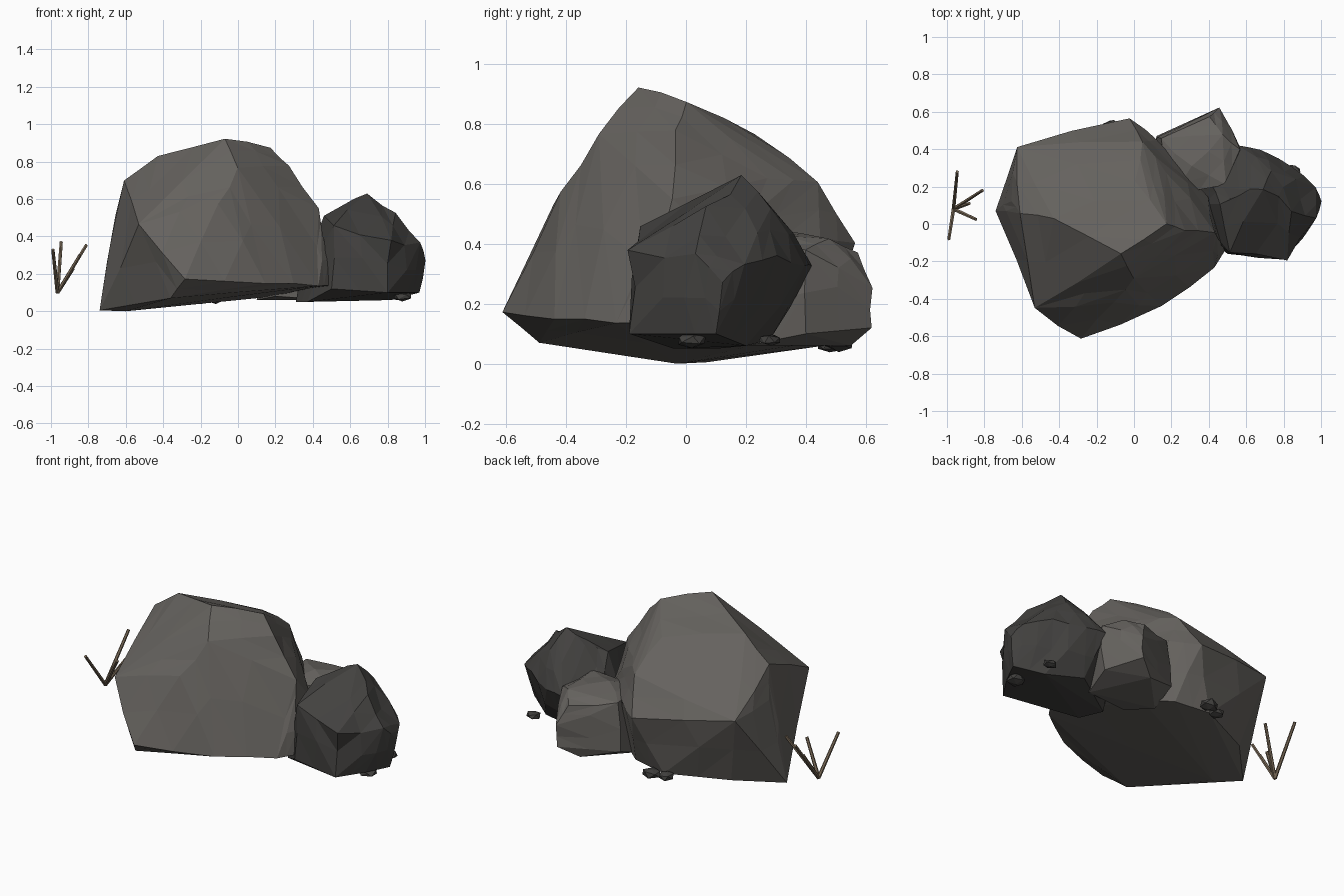
import bpy, bmesh, math
from mathutils import Vector, noise

if "Cube" in bpy.data.objects:
    bpy.data.objects.remove(bpy.data.objects["Cube"])


def material(name, rgb):
    m = bpy.data.materials.new(name)
    m.diffuse_color = (*rgb, 1)
    m.use_nodes = True
    m.node_tree.nodes["Principled BSDF"].inputs["Base Color"].default_value = m.diffuse_color
    return m


STONE = material("stone", (0.13, 0.122, 0.112))
DARK = material("dark_stone", (0.055, 0.053, 0.05))
WOOD = material("wood", (0.2, 0.15, 0.1))


def link(name, bm, mat):
    me = bpy.data.meshes.new(name)
    bm.to_mesh(me)
    bm.free()
    ob = bpy.data.objects.new(name, me)
    me.materials.append(mat)
    bpy.context.collection.objects.link(ob)
    return ob


def rock(name, corners, mat, rough=0.02, cuts=1):
    """Hull around a few corner points, subdivided and chipped by noise."""
    bm = bmesh.new()
    for c in corners:
        bm.verts.new(c)
    bmesh.ops.convex_hull(bm, input=bm.verts[:])
    loose = [v for v in bm.verts if not v.link_faces]
    bmesh.ops.delete(bm, geom=loose, context='VERTS')
    keep = set(bm.verts)
    bmesh.ops.subdivide_edges(bm, edges=bm.edges[:], cuts=cuts, use_grid_fill=True)
    bmesh.ops.triangulate(bm, faces=bm.faces[:])
    for v in bm.verts:
        if v not in keep and v.co.z > 0.12:
            v.co += noise.noise_vector(v.co * 6) * rough
    bmesh.ops.recalc_face_normals(bm, faces=bm.faces[:])
    return link(name, bm, mat)


# Large boulder
rock("large_boulder", [
    (-.74, .07, .005), (-.36, -.49, .07), (-.29, -.62, .17), (.14, -.44, .15),
    (.43, -.24, .14), (.49, -.14, .15), (.2, .3, .08), (.05, .42, .07), (-.17, .46, .06),
    (-.52, .3, .05), (-.6, -.03, 0),
    (-.53, -.45, .46), (-.63, .42, .49), (-.66, .13, .52), (-.2, .5, .44), (-.02, .55, .41),
    (-.62, .05, .71), (-.42, .03, .83), (-.07, -.16, .93), (.17, 0, .88), (0, -.3, .77),
    (.27, -.04, .78), (.33, .0, .65), (.42, -.04, .55), (.46, -.08, .4), (.39, .15, .36),
    (0, .23, .77), (.05, .45, .6), (.12, .45, .42), (-.1, -.42, .58), (.18, .28, .62)], STONE, .02)

# Dark boulder on the right
rock("side_boulder", [
    (.69, .19, .62), (.5, -.15, .46), (.46, .1, .5), (.57, .18, .55), (.83, .08, .52),
    (.89, .05, .44), (.5, -.16, .12), (.8, -.19, .1), (.82, -.17, .38), (.9, -.04, .1),
    (.98, .02, .35), (1, .12, .26), (.97, .1, .1), (.95, .2, .33), (.84, .3, .36),
    (.68, .4, .33), (.56, .42, .33), (.4, .25, .35), (.75, .28, .52), (.6, .28, .08),
    (.31, .1, .05), (.82, .2, .06), (.37, -.04, .05)], DARK, .035)

# Lower boulder at the back
rock("back_boulder", [
    (.46, .62, .25), (.45, .62, .12), (.4, .57, .36), (.48, .48, .43), (.14, .46, .41),
    (.12, .47, .12), (.58, .4, .38), (.55, .4, .1), (.5, .22, .43), (.3, .3, .44),
    (.34, .55, .06), (.1, .3, .06), (.5, .2, .06), (.2, .15, .4), (.2, .15, .08)], STONE, .025)

# Pebbles at the base
for i, (x, y, z, r) in enumerate([(-.12, .51, .07, .05), (-.2, .48, .06, .045),
                                  (.88, .02, .08, .055), (.85, .28, .08, .04)]):
    bm = bmesh.new()
    bmesh.ops.create_icosphere(bm, subdivisions=1, radius=r)
    for v in bm.verts:
        v.co = Vector((x, y, z)) + Vector((v.co.x * 1.1, v.co.y, v.co.z * .55)) \
            + noise.noise_vector(v.co * 25 + Vector((i, 0, 0))) * r * .25
    link(f"pebble_{i + 1}", bm, DARK)

# Twigs fanning out from one root
root = Vector((-.965, .08, .1))
for i, tip in enumerate([(-.99, -.08, .33), (-.945, .28, .37), (-.81, .18, .355),
                         (-.845, .025, .3), (-.88, .11, .23)]):
    d = Vector(tip) - root
    bm = bmesh.new()
    bmesh.ops.create_cone(bm, cap_ends=True, segments=6, radius1=.011, radius2=.009, depth=d.length)
    bm.transform(d.to_track_quat('Z', 'Y').to_matrix().to_4x4())
    bmesh.ops.translate(bm, verts=bm.verts[:], vec=root + d / 2)
    bmesh.ops.recalc_face_normals(bm, faces=bm.faces[:])
    link(f"twig_{i + 1}", bm, WOOD)
